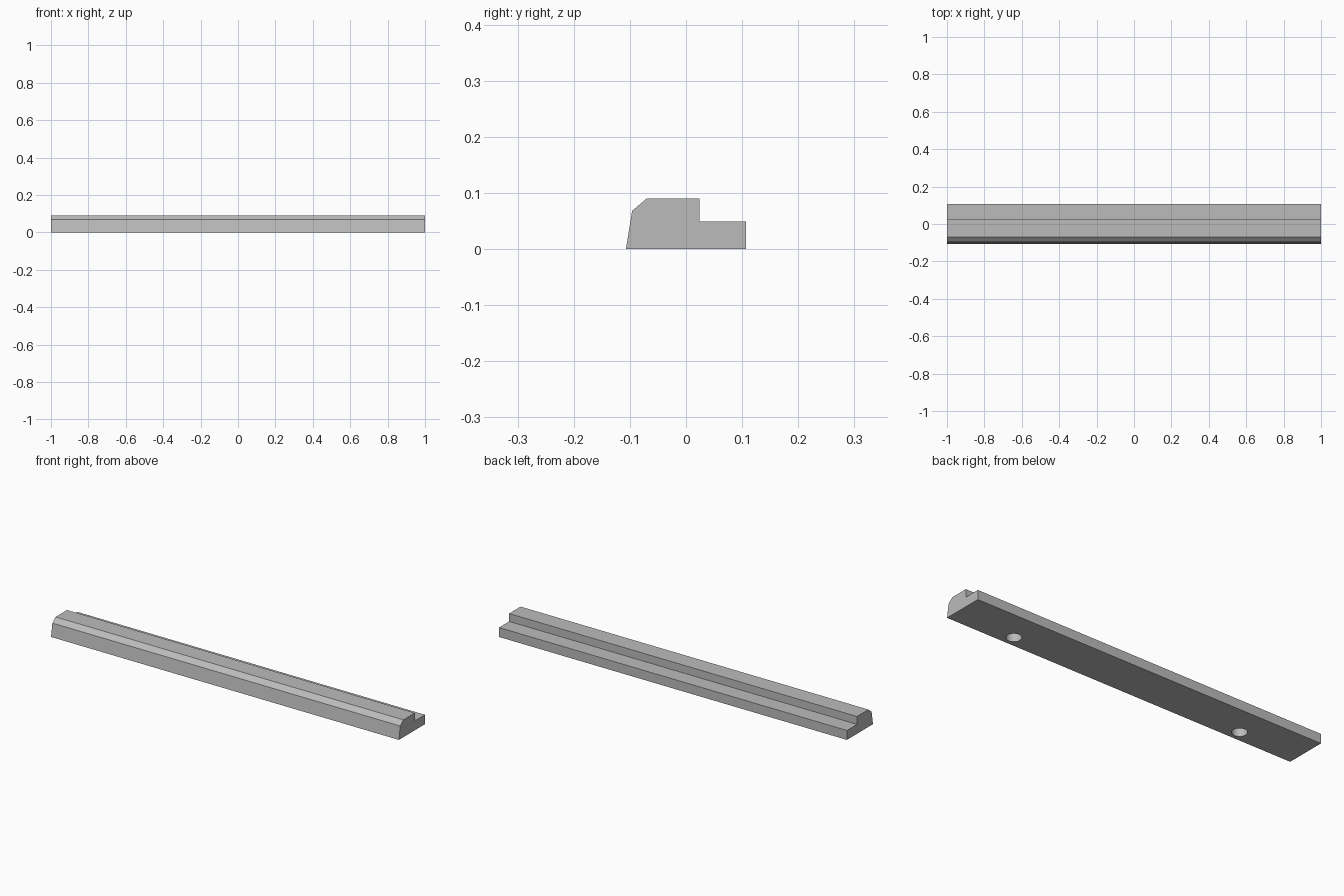
import bpy
import bmesh
from mathutils import Matrix

old = bpy.data.objects.get("Cube")
if old:
    bpy.data.objects.remove(old, do_unlink=True)

grey = bpy.data.materials.new("plain grey")
grey.use_nodes = True
colour = (0.5, 0.5, 0.5, 1)
grey.diffuse_color = colour
grey.node_tree.nodes["Principled BSDF"].inputs["Base Color"].default_value = colour


def add_object(name, bm):
    bmesh.ops.recalc_face_normals(bm, faces=bm.faces)
    mesh = bpy.data.meshes.new(name)
    bm.to_mesh(mesh)
    bm.free()
    mesh.materials.append(grey)
    obj = bpy.data.objects.new(name, mesh)
    bpy.context.collection.objects.link(obj)
    return obj


# Stepped bar: side profile (y, z) extruded along x
profile = [(-0.107, 0), (-0.096, 0.068), (-0.07, 0.09), (0.024, 0.09),
           (0.024, 0.049), (0.107, 0.049), (0.107, 0)]
bm = bmesh.new()
end = bm.faces.new([bm.verts.new((-1, y, z)) for y, z in profile])
sweep = bmesh.ops.extrude_face_region(bm, geom=[end], use_keep_orig=True)
moved = [v for v in sweep["geom"] if isinstance(v, bmesh.types.BMVert)]
bmesh.ops.translate(bm, verts=moved, vec=(2, 0, 0))
bar = add_object("stepped_bar", bm)

# Two blind screw holes in the underside
hole_depth = 0.06
bm = bmesh.new()
for x in (-0.658, 0.658):
    bmesh.ops.create_cone(bm, cap_ends=True, segments=32, radius1=0.036,
                          radius2=0.036, depth=2 * hole_depth,
                          matrix=Matrix.Translation((x, -0.051, 0)))
cutter = add_object("hole_cutter", bm)
cutter.hide_render = True
cutter.hide_set(True)

cut = bar.modifiers.new("screw holes", "BOOLEAN")
cut.operation = "DIFFERENCE"
cut.solver = "EXACT"
cut.object = cutter

# Bake the cut, drop the cutter, and smooth only the round hole walls
bpy.context.view_layer.objects.active = bar
bar.select_set(True)
bpy.ops.object.modifier_apply(modifier=cut.name)
bpy.data.objects.remove(cutter, do_unlink=True)
bpy.ops.object.shade_smooth_by_angle(angle=0.35)
